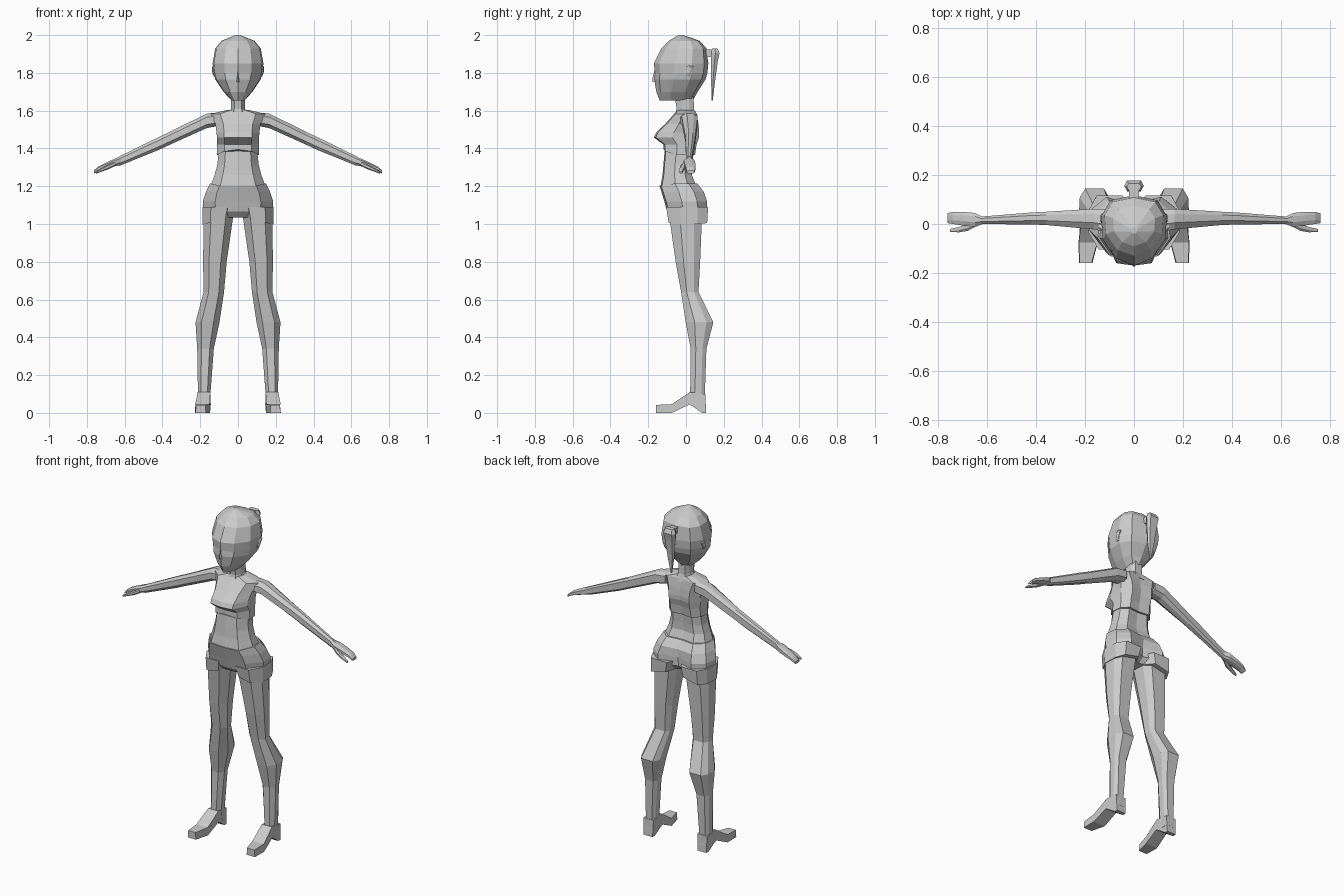
import bpy, bmesh
from mathutils import Vector


def finish(name, bm, mirror=False):
    bmesh.ops.recalc_face_normals(bm, faces=bm.faces)
    me = bpy.data.meshes.new(name)
    bm.to_mesh(me)
    bm.free()
    ob = bpy.data.objects.new(name, me)
    bpy.context.collection.objects.link(ob)
    if mirror:
        mod = ob.modifiers.new("Mirror", 'MIRROR')
        mod.use_mirror_merge = False
    return ob


def sym(half):
    """Close a half outline (u >= 0, front to back) into a symmetric one."""
    return half + [(-u, v) for u, v in reversed(half) if u > 0]


def loft(rings, outline, along='z', caps=True):
    """Each ring is (position, u0, u1, y0, y1): the outline fitted into a box."""
    bm = bmesh.new()
    loops = []
    for t, u0, u1, y0, y1 in rings:
        row = []
        for u, v in outline:
            a = (u0 + u1) / 2 + u * (u1 - u0) / 2
            y = (y0 + y1) / 2 + v * (y1 - y0) / 2
            row.append(bm.verts.new((a, y, t) if along == 'z' else (t, y, a)))
        loops.append(row)
    n = len(outline)
    for a, b in zip(loops, loops[1:]):
        for i in range(n):
            j = (i + 1) % n
            bm.faces.new((a[i], a[j], b[j], b[i]))
    if caps:
        bm.faces.new(loops[0])
        bm.faces.new(loops[-1])
    return bm


def centred(rings):
    return [(z, -w, w, y0, y1) for z, w, y0, y1 in rings]


HEAD = sym([(0, -1), (.55, -.8), (.95, -.25), (1, .4), (.72, .85), (0, 1)])
BODY = sym([(0, -1), (.65, -.92), (1, -.2), (.95, .5), (.6, .95), (0, .85)])
LIMB = sym([(.5, -1), (1, -.35), (.95, .5), (.6, 1)])

# Head
head_rings = centred([
    (1.655, .035, -.14, .035), (1.70, .075, -.157, .06), (1.765, .118, -.168, .1),
    (1.80, .127, -.165, .11), (1.85, .132, -.17, .115), (1.93, .118, -.13, .105),
    (1.97, .085, -.09, .07), (2.0, .012, -.04, -.015)])
finish("head", loft(head_rings, HEAD))

# Hair cap: back part of the head shape, slightly enlarged, cut at the hairline
bm = loft(head_rings, HEAD)
for v in bm.verts:
    v.co.x *= 1.02
    v.co.y = v.co.y * 1.02 + .001
bmesh.ops.bisect_plane(bm, geom=bm.verts[:] + bm.edges[:] + bm.faces[:],
                       plane_co=(0, -.112, 1.9), plane_no=(0, -1, -.12), clear_outer=True)
finish("hair", bm)

# Nose
finish("nose", loft(centred([(1.752, .014, -.178, -.15), (1.765, .012, -.179, -.15),
                             (1.81, .004, -.168, -.15)]), sym([(0, -1), (1, 1)])))

# Ears
finish("ear", loft([(1.78, .115, .128, .005, .02), (1.80, .115, .136, 0, .025),
                    (1.83, .115, .138, .005, .042), (1.842, .115, .13, .01, .035)],
                   LIMB), mirror=True)

# Ponytail and its tie
finish("hair_tie", loft(centred([(1.885, .018, .09, .145), (1.925, .02, .09, .15)]),
                        [(-1, -1), (1, -1), (1, 1), (-1, 1)]))
finish("ponytail", loft(centred([
    (1.655, .004, .136, .142), (1.75, .022, .133, .153), (1.86, .034, .133, .168),
    (1.905, .04, .134, .178), (1.93, .03, .138, .166)]),
    sym([(.7, -1), (1, 0), (.7, 1)])))

# Neck
finish("neck", loft(centred([(1.57, .055, -.06, .055), (1.61, .038, -.05, .042),
                             (1.68, .038, -.06, .04)]), LIMB))

# Chest with cropped top; the hem arches up at the front
bm = loft(centred([
    (1.365, .112, -.118, .052), (1.42, .11, -.118, .06), (1.458, .112, -.17, .075),
    (1.485, .113, -.158, .076), (1.53, .12, -.11, .07), (1.583, .145, -.062, .06),
    (1.603, .06, -.048, .048)]), BODY)
for v in bm.verts:
    if v.co.z < 1.37 and v.co.y < -.1:
        v.co.z += .03 if abs(v.co.x) < .01 else .02
finish("chest", bm)

# Midriff
finish("midriff", loft(centred([(1.20, .145, -.135, .06), (1.26, .124, -.124, .035),
                                (1.31, .11, -.12, .035), (1.40, .1, -.112, .042)]), BODY))

# Hips
bm = loft(centred([(1.035, .15, -.07, .08), (1.065, .184, -.1, .115),
                   (1.12, .186, -.115, .117), (1.17, .17, -.13, .1),
                   (1.215, .148, -.14, .065)]), BODY)
for v in bm.verts:  # dip of the waistband at the front and cleft at the back
    if v.co.z > 1.2 and v.co.y < -.1:
        v.co.z -= .012
    if abs(v.co.x) < .01 and v.co.y > .06 and v.co.z < 1.15:
        v.co.y -= .025
finish("hips", bm)

# Short trouser legs, hem lower on the outside
bm = loft([(1.015, .028, .187, -.092, .112), (1.09, .012, .187, -.105, .117)], LIMB)
for v in bm.verts:
    if v.co.z < 1.05:
        v.co.z += (.11 - v.co.x) * .22
finish("shorts_leg", bm, mirror=True)

# Legs
finish("leg", loft([
    (.04, .145, .213, .03, .105), (.10, .146, .212, .022, .1), (.34, .128, .216, .025, .108),
    (.48, .098, .225, -.002, .145), (.64, .074, .182, -.026, .066),
    (.80, .06, .185, -.055, .075), (1.05, .024, .181, -.09, .085)], LIMB), mirror=True)

# Shoes: side profile (y, z, inner x, outer x) swept across the foot
bm = bmesh.new()
profile = [(-.16, 0, .17, .225), (-.16, .042, .173, .222), (-.075, .046, .15, .226),
           (.02, .11, .146, .213), (.102, .10, .147, .213), (.106, 0, .15, .21),
           (.085, 0, .15, .21), (.02, .045, .144, .216), (-.075, 0, .148, .227)]
inner = [bm.verts.new((a, y, z)) for y, z, a, b in profile]
outer = [bm.verts.new((b, y, z)) for y, z, a, b in profile]
bm.faces.new(inner)
bm.faces.new(outer)
for i in range(len(profile)):
    j = (i + 1) % len(profile)
    bm.faces.new((inner[i], inner[j], outer[j], outer[i]))
finish("shoe", bm, mirror=True)

# Arms, lofted outwards along x
finish("arm", loft([
    (.10, 1.52, 1.59, -.035, .06), (.165, 1.508, 1.585, -.022, .062),
    (.36, 1.42, 1.488, -.004, .05), (.42, 1.392, 1.46, -.002, .047),
    (.63, 1.307, 1.357, 0, .03)], LIMB, 'x'), mirror=True)

# Hands and thumbs
finish("hand", loft([
    (.62, 1.312, 1.36, 0, .03), (.65, 1.306, 1.347, -.012, .045),
    (.70, 1.293, 1.324, -.006, .05), (.742, 1.279, 1.303, 0, .049),
    (.763, 1.267, 1.283, .004, .044)], LIMB, 'x'), mirror=True)
finish("thumb", loft([
    (.64, 1.312, 1.338, -.006, .02), (.68, 1.292, 1.318, -.028, 0),
    (.715, 1.28, 1.3, -.034, -.012), (.752, 1.266, 1.277, -.033, -.02)],
    LIMB, 'x'), mirror=True)
